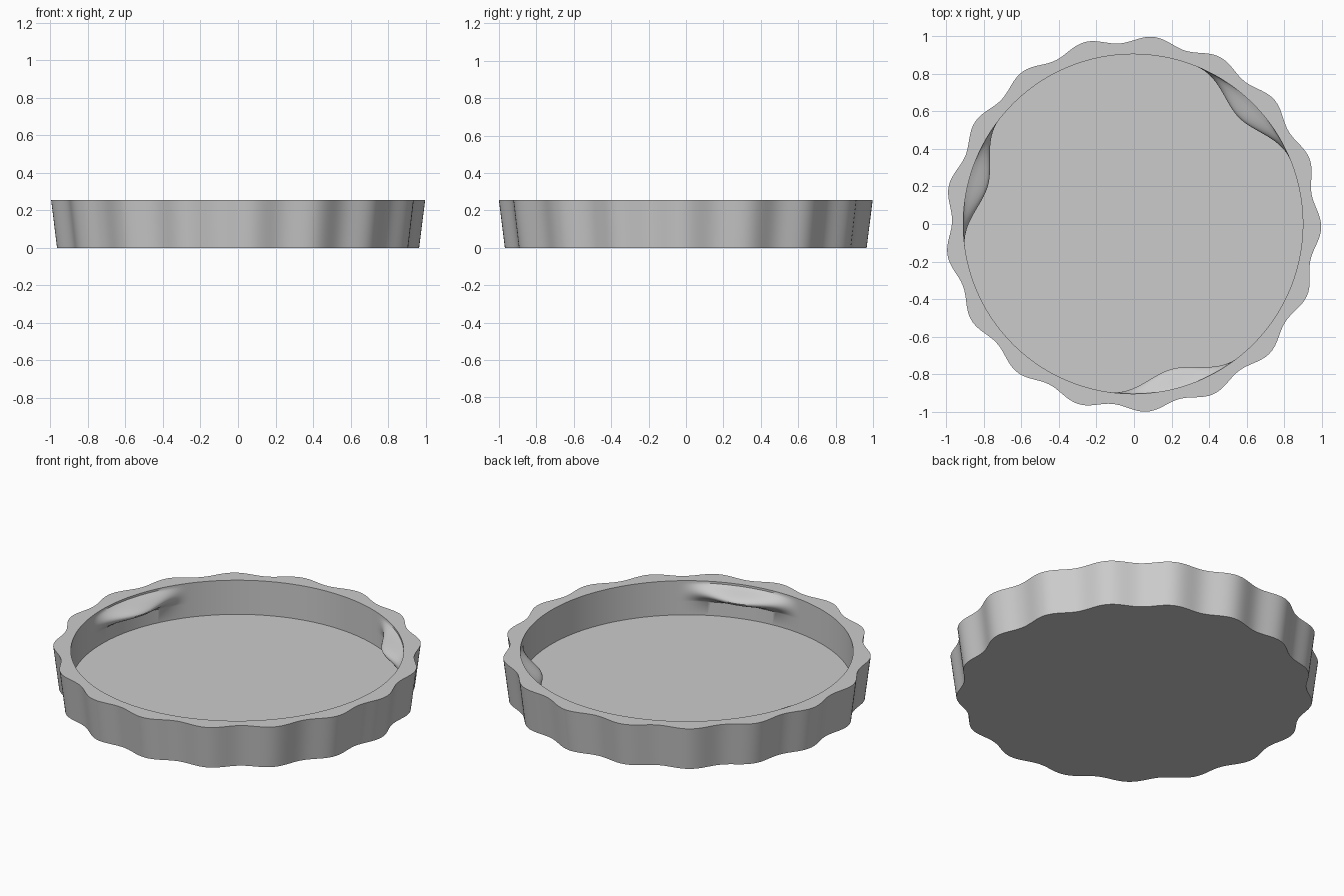
import bpy, bmesh, math
from math import cos, sin, pi, radians

cube = bpy.data.objects.get("Cube")
if cube:
    bpy.data.objects.remove(cube)

SEGMENTS = 17 * 16
HEIGHT, FLOOR, BORE = 0.255, 0.05, 0.905
CLIP_Z, CLIP_ANGLES = 0.187, (45, 165, 285)

grey = bpy.data.materials.new("light grey")
grey.use_nodes = True
colour = (0.6, 0.6, 0.6, 1)
grey.diffuse_color = colour
grey.node_tree.nodes["Principled BSDF"].inputs["Base Color"].default_value = colour


def outer(scale):
    """Scalloped grip outline with 17 lobes."""
    return lambda a: scale * (0.984 + 0.019 * cos(17 * a + radians(17)))


def inner(z):
    """Round bore with three rounded retaining clips."""
    drop = (z - CLIP_Z) / 0.056
    rise = cos(drop * pi / 2) ** 1.3 if abs(drop) < 1 else 0

    def radius(a):
        r = BORE
        for centre in CLIP_ANGLES:
            d = (math.degrees(a) - centre + 180) % 360 - 180
            if abs(d) < 23:
                r -= 0.105 * rise * cos(d / 23 * pi / 2) ** 2
        return r
    return radius


bm = bmesh.new()


def ring(radius, z):
    angles = [2 * pi * i / SEGMENTS for i in range(SEGMENTS)]
    return [bm.verts.new((radius(a) * cos(a) - 0.005, radius(a) * sin(a), z)) for a in angles]


# Outer wall, rim, and bore down to the floor
rings = [ring(outer(0.968), 0), ring(outer(1), HEIGHT), ring(lambda a: BORE, HEIGHT)]
steps = 14
for i in range(steps + 1):
    z = CLIP_Z + 0.056 * (1 - 2 * i / steps)
    rings.append(ring(inner(z), z))
rings.append(ring(lambda a: BORE, FLOOR))
for low, high in zip(rings, rings[1:]):
    for i in range(SEGMENTS):
        j = (i + 1) % SEGMENTS
        bm.faces.new((low[i], low[j], high[j], high[i]))

# Underside and inner floor
bm.faces.new(rings[0][::-1])
bm.faces.new(rings[-1])

mesh = bpy.data.meshes.new("scalloped_lid")
bm.to_mesh(mesh)
bm.free()
mesh.materials.append(grey)
lid = bpy.data.objects.new("scalloped_lid", mesh)
bpy.context.collection.objects.link(lid)

bpy.ops.object.select_all(action='DESELECT')
lid.select_set(True)
bpy.context.view_layer.objects.active = lid
bpy.ops.object.shade_smooth_by_angle(angle=radians(40))
